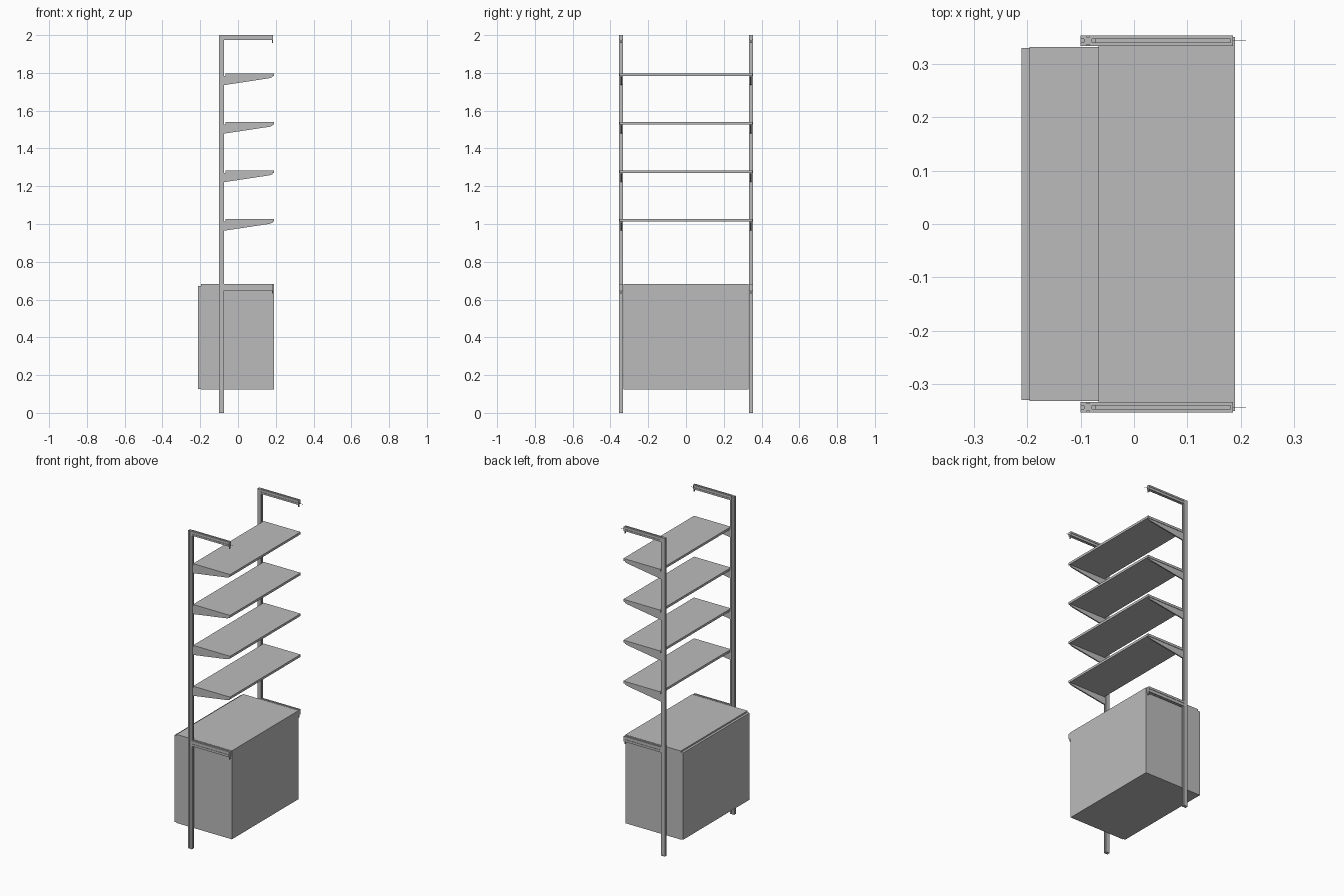
import bpy, bmesh
from mathutils import Vector

if "Cube" in bpy.data.objects:
    bpy.data.objects.remove(bpy.data.objects["Cube"])

grey = bpy.data.materials.new("neutral grey")
grey.use_nodes = True
COLOUR = (0.5, 0.5, 0.5, 1)
grey.diffuse_color = COLOUR
grey.node_tree.nodes["Principled BSDF"].inputs["Base Color"].default_value = COLOUR


def prism(name, outline, direction):
    """Extrude a closed 3D outline along a direction."""
    bm = bmesh.new()
    face = bm.faces.new([bm.verts.new(p) for p in outline])
    result = bmesh.ops.extrude_face_region(bm, geom=[face])
    top = [v for v in result["geom"] if isinstance(v, bmesh.types.BMVert)]
    bmesh.ops.translate(bm, verts=top, vec=Vector(direction))
    bmesh.ops.recalc_face_normals(bm, faces=bm.faces)
    mesh = bpy.data.meshes.new(name)
    bm.to_mesh(mesh)
    bm.free()
    mesh.materials.append(grey)
    obj = bpy.data.objects.new(name, mesh)
    bpy.context.collection.objects.link(obj)
    return obj


def box(name, x, y, z):
    outline = [(x[0], y[0], z[0]), (x[1], y[0], z[0]),
               (x[1], y[1], z[0]), (x[0], y[1], z[0])]
    return prism(name, outline, (0, 0, z[1] - z[0]))


def grooved_section(a, b, groove=0.003, depth=0.006):
    """Rectangle of half sizes a, b with a groove on each long-axis end and a shallow one on each side."""
    g, d, s = groove, depth, 0.0025
    quarter = [(a, -b), (a, -g), (a - d, -g), (a - d, g), (a, g),
               (a, b), (g, b), (g, b - s), (-g, b - s), (-g, b)]
    return quarter + [(-u, -v) for u, v in quarter]


POST_X, POST_Y = -0.0865, 0.344
SHELF_TOPS = (1.798, 1.541, 1.284, 1.027)

for side, label in ((-1, "right"), (1, "left")):
    y = side * POST_Y

    # Grooved upright and its foot
    section = grooved_section(0.0135, 0.0095)
    prism(f"post_{label}", [(POST_X + u, y + v, 0.004) for u, v in section], (0, 0, 1.996))
    box(f"post_foot_{label}", (-0.1, -0.073), (y - 0.0095, y + 0.0095), (0, 0.004))

    # Grooved arms at the top and beside the cabinet, with end plate and hook
    for part, x0, top, height in (("top_arm", -0.073, 2.0, 0.027),
                                  ("cabinet_arm", -0.073, 0.682, 0.034)):
        arm = grooved_section(height / 2, 0.0095)
        mid = top - height / 2
        prism(f"{part}_{label}", [(x0, y + v, mid + u) for u, v in arm], (0.254, 0, 0))
        box(f"{part}_end_plate_{label}", (0.181, 0.186),
            (y - 0.0095, y + 0.0095), (top - height, top))
        box(f"{part}_hook_{label}", (0.18, 0.185),
            (y - 0.005, y + 0.005), (top - height - 0.016, top - height))
    box(f"arm_pin_{label}", (0.186, 0.21), (y - 0.0008, y + 0.0008), (1.979, 1.9806))

    # Tapered shelf brackets
    for i, top in enumerate(SHELF_TOPS, 1):
        under = top - 0.0145
        outline = [(-0.073, y - 0.004, under), (0.182, y - 0.004, under),
                   (0.182, y - 0.004, under - 0.006), (0.165, y - 0.004, under - 0.012),
                   (-0.073, y - 0.004, under - 0.048)]
        prism(f"shelf_{i}_bracket_{label}", outline, (0, 0.008, 0))

# Shelves
for i, top in enumerate(SHELF_TOPS, 1):
    box(f"shelf_{i}", (-0.067, 0.19), (-0.351, 0.351), (top - 0.0145, top))

# Cabinet body and the slightly lower door on its left-hand face
box("cabinet_body", (-0.196, 0.19), (-0.332, 0.332), (0.125, 0.682))
box("cabinet_door", (-0.211, -0.1965), (-0.33, 0.33), (0.127, 0.673))
